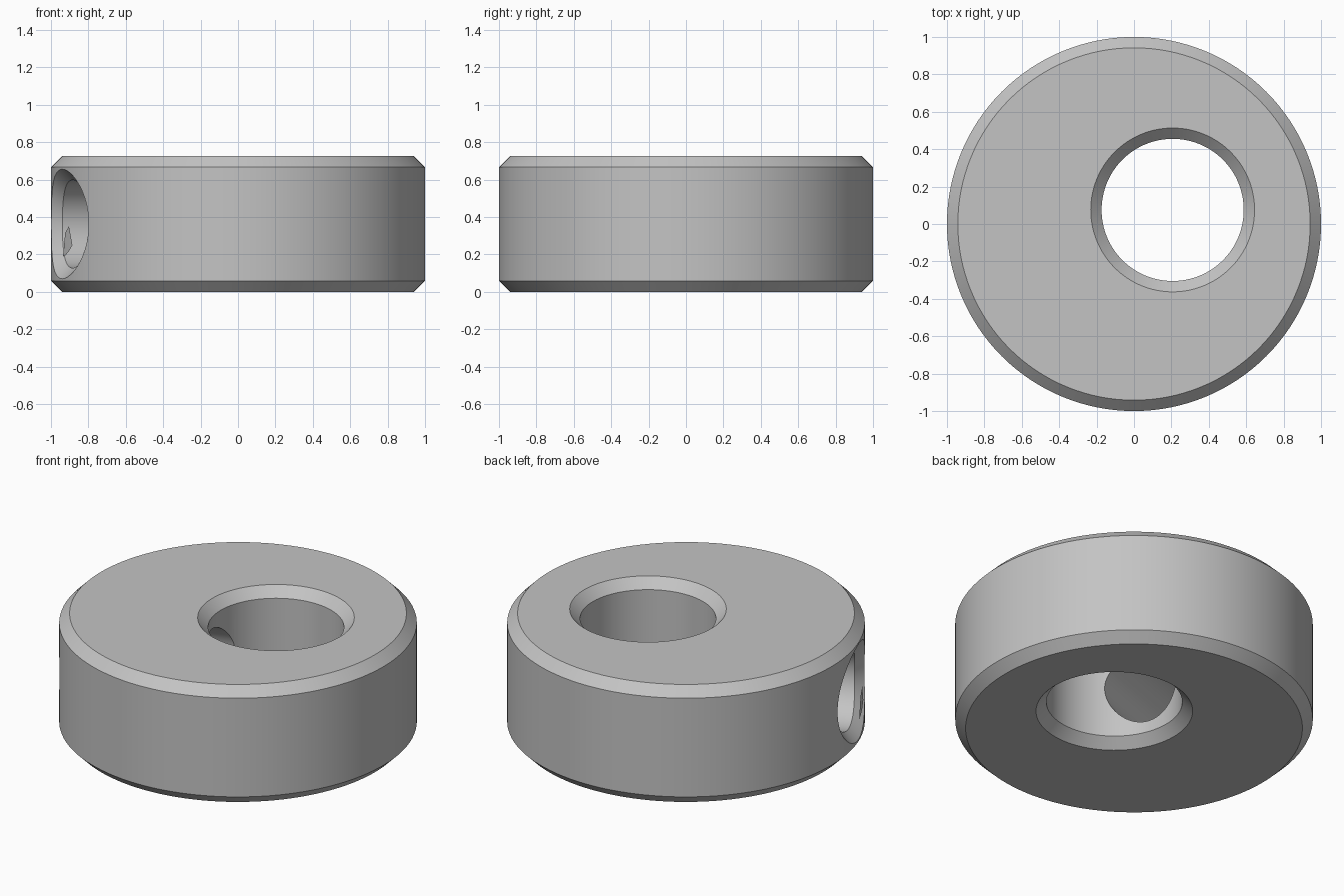
import bpy, bmesh
from math import sin, cos, pi, radians, sqrt

cube = bpy.data.objects.get("Cube")
if cube:
    bpy.data.objects.remove(cube, do_unlink=True)

HEIGHT, CHAMFER = 0.725, 0.058
BORE_R, BORE_OFFSET = 0.38, 0.22
HOLE_R, TILT = 0.235, radians(20)
SEGMENTS = 128

steel = bpy.data.materials.new("grey steel")
steel.use_nodes = True
colour = (0.55, 0.55, 0.55, 1)
steel.diffuse_color = colour
steel.node_tree.nodes["Principled BSDF"].inputs["Base Color"].default_value = colour


def skin(name, loops):
    """Closed solid skinned through loops of points."""
    bm = bmesh.new()
    rings = [[bm.verts.new(p) for p in loop] for loop in loops]
    for a, b in zip(rings, rings[1:]):
        for i in range(len(a)):
            j = (i + 1) % len(a)
            bm.faces.new((a[i], a[j], b[j], b[i]))
    bm.faces.new(rings[0])
    bm.faces.new(rings[-1])
    bmesh.ops.recalc_face_normals(bm, faces=bm.faces)
    mesh = bpy.data.meshes.new(name)
    bm.to_mesh(mesh)
    bm.free()
    mesh.materials.append(steel)
    obj = bpy.data.objects.new(name, mesh)
    bpy.context.collection.objects.link(obj)
    return obj


def lathe(name, profile, cx=0, cy=0):
    angles = [2 * pi * i / SEGMENTS for i in range(SEGMENTS)]
    return skin(name, [[(cx + r * cos(a), cy + r * sin(a), z) for a in angles]
                       for r, z in profile])


# Chamfered round body
c = CHAMFER
collar = lathe("collar_body", [(1 - c, 0), (1, c), (1, HEIGHT - c), (1 - c, HEIGHT)])

# Off-centre bore, flared at both ends
bore = lathe("bore_cutter",
             [(BORE_R + 2 * c, -c), (BORE_R, c), (BORE_R, HEIGHT - c),
              (BORE_R + 2 * c, HEIGHT + c)],
             BORE_OFFSET * cos(TILT), BORE_OFFSET * sin(TILT))


# Radial screw hole, its chamfer following the curved wall
def hole_loop(radius, depth):
    points = []
    for i in range(96):
        a = 2 * pi * i / 96
        side, up = radius * cos(a), radius * sin(a)
        d = depth(cos(a))
        points.append((-d * cos(TILT) + side * sin(TILT),
                       -d * sin(TILT) - side * cos(TILT), HEIGHT / 2 + up))
    return points


def inner(k):
    return sqrt(1 - (HOLE_R * k) ** 2) - c


def mouth(k):
    return sqrt(1 - ((HOLE_R + c) * k) ** 2)


hole = skin("screw_hole_cutter", [
    hole_loop(HOLE_R, lambda k: -BORE_OFFSET),
    hole_loop(HOLE_R, inner),
    hole_loop(HOLE_R + 1.5 * c, lambda k: inner(k) + 1.5 * (mouth(k) - inner(k)))])

# Cut both holes, then tidy up
bpy.ops.object.select_all(action='DESELECT')
bpy.context.view_layer.objects.active = collar
collar.select_set(True)
for cutter in (bore, hole):
    cutter.hide_render = True
    mod = collar.modifiers.new("cut", 'BOOLEAN')
    mod.operation = 'DIFFERENCE'
    mod.solver = 'EXACT'
    mod.object = cutter
    bpy.ops.object.modifier_apply(modifier=mod.name)
    bpy.data.objects.remove(cutter, do_unlink=True)
bpy.ops.object.shade_smooth_by_angle(angle=radians(25))
